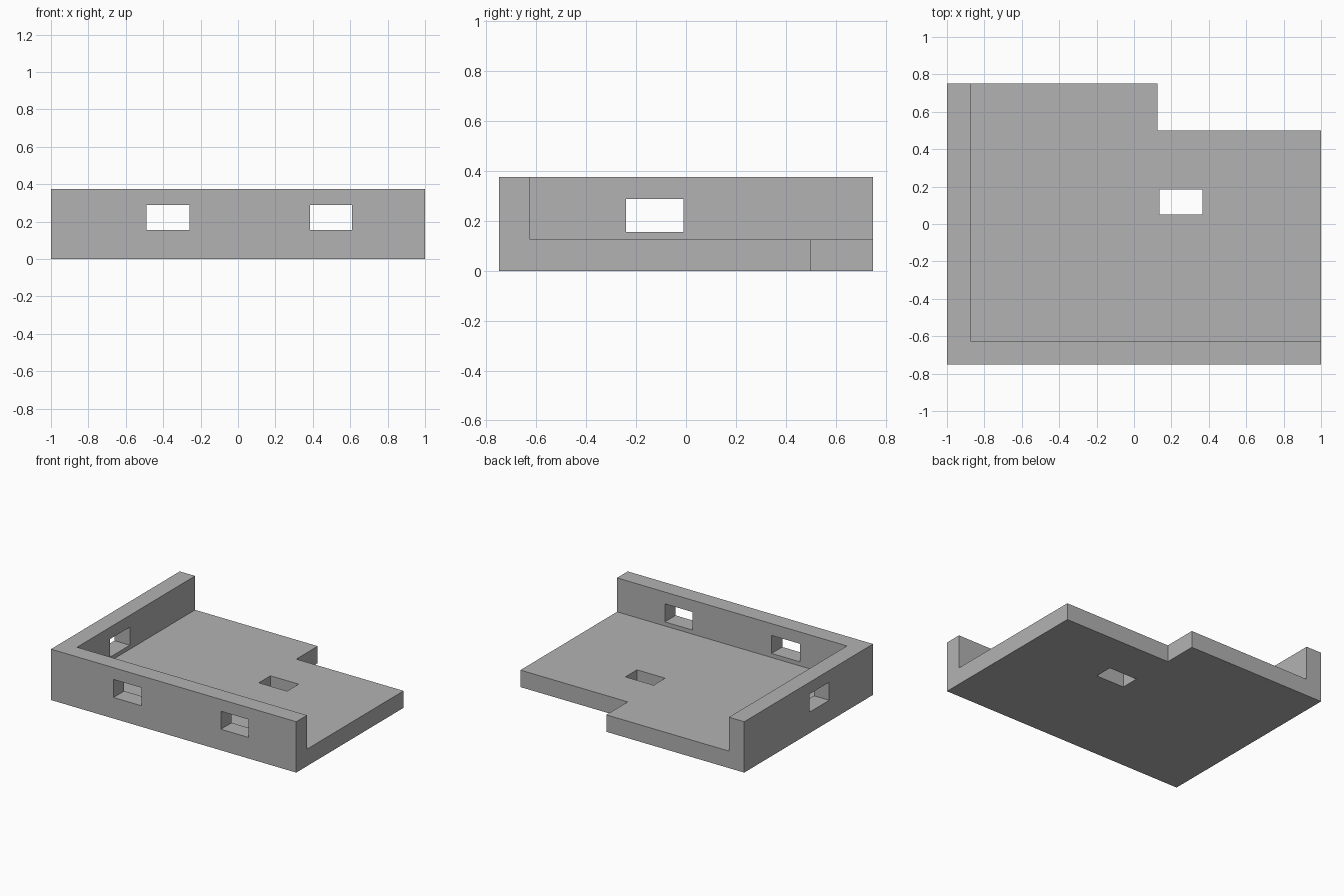
import bpy
import bmesh

cube = bpy.data.objects.get("Cube")
if cube:
    bpy.data.objects.remove(cube, do_unlink=True)

grey = bpy.data.materials.new("plain_grey")
grey.use_nodes = True
colour = (0.448, 0.448, 0.448, 1)
grey.diffuse_color = colour
grey.node_tree.nodes["Principled BSDF"].inputs["Base Color"].default_value = colour

HEIGHT, FLOOR, WALL = 0.375, 0.125, 0.125
SILL, HEAD = 0.155, 0.288


def prism(name, outline, z0, z1):
    """Extrude a flat outline upwards from z0 to z1."""
    bm = bmesh.new()
    face = bm.faces.new([bm.verts.new((x, y, z0)) for x, y in outline])
    top = bmesh.ops.extrude_face_region(bm, geom=[face])["geom"]
    verts = [v for v in top if isinstance(v, bmesh.types.BMVert)]
    bmesh.ops.translate(bm, verts=verts, vec=(0, 0, z1 - z0))
    bmesh.ops.recalc_face_normals(bm, faces=bm.faces)
    mesh = bpy.data.meshes.new(name)
    bm.to_mesh(mesh)
    bm.free()
    mesh.materials.append(grey)
    obj = bpy.data.objects.new(name, mesh)
    bpy.context.collection.objects.link(obj)
    return obj


def cut(body, name, x0, x1, y0, y1, z0, z1):
    """Remove a box from the body."""
    cutter = prism(name, [(x0, y0), (x1, y0), (x1, y1), (x0, y1)], z0, z1)
    cutter.hide_render = True
    mod = body.modifiers.new(name, 'BOOLEAN')
    mod.operation = 'DIFFERENCE'
    mod.solver = 'EXACT'
    mod.object = cutter
    bpy.context.view_layer.objects.active = body
    bpy.ops.object.modifier_apply(modifier=name)
    bpy.data.objects.remove(cutter, do_unlink=True)


# Full-height block with the notched back corner
plan = [(-1, -0.75), (1, -0.75), (1, 0.5), (0.125, 0.5), (0.125, 0.75), (-1, 0.75)]
room = prism("floor_and_walls", plan, 0, HEIGHT)

# Open room, leaving the floor and the front and right walls
cut(room, "room_space", -1 + WALL, 1.5, -0.75 + WALL, 1.5, FLOOR, 1)

# Front wall windows
for i, (x0, x1) in enumerate([(-0.49, -0.26), (0.385, 0.61)]):
    cut(room, f"front_window_{i}", x0, x1, -0.9, -0.5, SILL, HEAD)

# Side wall window and floor opening
cut(room, "side_window", -1.2, -0.7, -0.24, -0.01, SILL, HEAD)
cut(room, "floor_opening", 0.135, 0.365, 0.05, 0.185, -0.2, 0.3)
